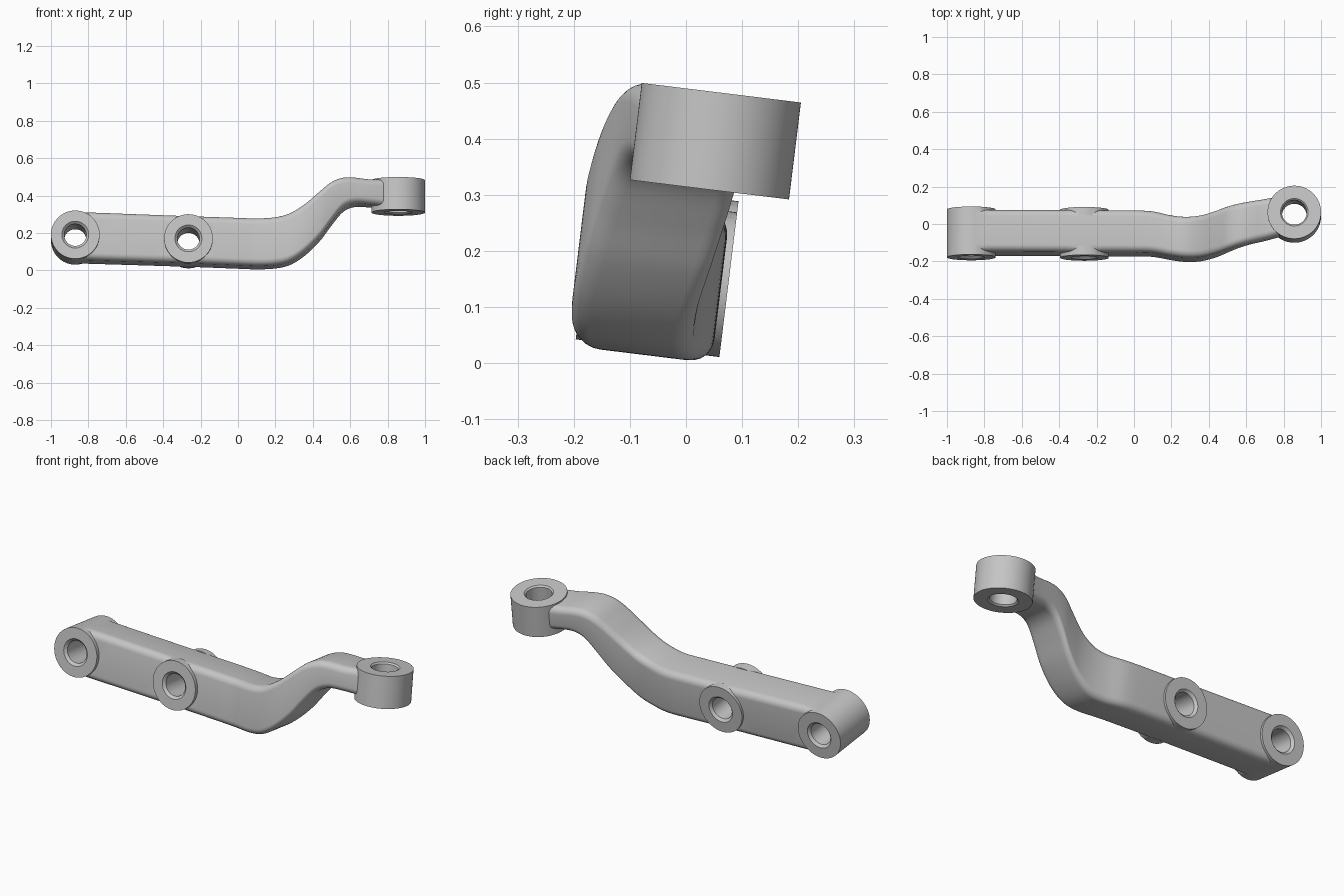
import bpy, bmesh, math
from mathutils import Matrix

if "Cube" in bpy.data.objects:
    bpy.data.objects.remove(bpy.data.objects["Cube"])

TILT = Matrix.Translation((0, 0, 0.002)) @ Matrix.Rotation(math.radians(-7), 4, 'X')
ALONG_Y = Matrix.Rotation(math.radians(-90), 4, 'X')

steel = bpy.data.materials.new("grey_steel")
steel.diffuse_color = (0.56, 0.56, 0.56, 1)
steel.use_nodes = True
steel.node_tree.nodes["Principled BSDF"].inputs["Base Color"].default_value = steel.diffuse_color


def make(name, rings):
    """Skin a list of closed rings and cap both ends."""
    bm = bmesh.new()
    loops = [[bm.verts.new(p) for p in ring] for ring in rings]
    n = len(loops[0])
    for a, b in zip(loops, loops[1:]):
        for i in range(n):
            j = (i + 1) % n
            bm.faces.new((a[i], a[j], b[j], b[i]))
    bm.faces.new(loops[0])
    bm.faces.new(loops[-1])
    bmesh.ops.recalc_face_normals(bm, faces=bm.faces)
    me = bpy.data.meshes.new(name)
    bm.to_mesh(me)
    bm.free()
    me.materials.append(steel)
    ob = bpy.data.objects.new(name, me)
    bpy.context.collection.objects.link(ob)
    return ob


def lathe(name, profile, centre, turn=Matrix(), n=72):
    """Turned part from (radius, height) pairs."""
    m = Matrix.Translation(centre) @ turn
    rings = []
    for r, h in profile:
        ring = []
        for i in range(n):
            a = 2 * math.pi * (i + 0.5) / n
            ring.append((m @ Matrix.Translation((r * math.cos(a), r * math.sin(a), h))).translation)
        rings.append(ring)
    return make(name, rings)


def combine(target, tool, op):
    bpy.context.view_layer.objects.active = target
    mod = target.modifiers.new(op, 'BOOLEAN')
    mod.operation = op
    mod.solver = 'EXACT'
    mod.object = tool
    bpy.ops.object.modifier_apply(modifier=mod.name)
    bpy.data.objects.remove(tool)


# Arm stations: x, front y, back y, bottom z, top z
KEYS = [
    (-0.87, -0.180, 0.045, 0.037, 0.295),
    (-0.26, -0.180, 0.045, 0.018, 0.272),
    (0.00, -0.180, 0.045, 0.008, 0.263),
    (0.10, -0.182, 0.040, 0.004, 0.260),
    (0.20, -0.200, 0.018, 0.006, 0.264),
    (0.28, -0.212, 0.008, 0.024, 0.285),
    (0.36, -0.214, 0.010, 0.076, 0.335),
    (0.44, -0.203, 0.026, 0.157, 0.405),
    (0.50, -0.188, 0.042, 0.240, 0.455),
    (0.56, -0.172, 0.055, 0.313, 0.480),
    (0.62, -0.157, 0.066, 0.342, 0.483),
    (0.70, -0.138, 0.080, 0.342, 0.476),
    (0.80, -0.110, 0.100, 0.332, 0.478),
]


def slope(i, k):
    a, b = KEYS[max(i - 1, 0)], KEYS[min(i + 1, len(KEYS) - 1)]
    return (b[k] - a[k]) / (b[0] - a[0])


def stations(steps=6):
    for i in range(len(KEYS) - 1):
        a, b = KEYS[i], KEYS[i + 1]
        d = b[0] - a[0]
        for s in range(steps):
            t = s / steps
            row = [a[0] + d * t]
            for k in range(1, 5):
                row.append((2*t**3 - 3*t**2 + 1) * a[k] + (t**3 - 2*t**2 + t) * d * slope(i, k)
                           + (3*t**2 - 2*t**3) * b[k] + (t**3 - t**2) * d * slope(i + 1, k))
            yield row
    yield KEYS[-1]


def section(x, y0, y1, z0, z1, r=0.036, n=6):
    """Rounded rectangle across the arm."""
    pts = []
    corners = [(y1 - r, z1 - r), (y0 + r, z1 - r), (y0 + r, z0 + r), (y1 - r, z0 + r)]
    for q, (cy, cz) in enumerate(corners):
        for i in range(n + 1):
            a = math.pi / 2 * (q + i / n)
            pts.append((x, cy + r * math.cos(a), cz + r * math.sin(a)))
    return pts


arm = make("link_arm", [section(*row) for row in stations()])

# End boss, middle bosses and upright eye
END, MID, EYE = (-0.87, 0, 0.166), (-0.265, 0, 0.146), (0.857, 0.004, 0)
F, B = -0.200, 0.058
combine(arm, lathe("end_boss", [(0.13, F), (0.13, B)], END, ALONG_Y), 'UNION')
for lo, hi in ((F, -0.15), (0.015, B)):
    combine(arm, lathe("middle_boss", [(0.13, lo), (0.13, hi)], MID, ALONG_Y), 'UNION')
combine(arm, lathe("eye", [(0.143, 0.31), (0.143, 0.484)], EYE, n=96), 'UNION')


def bore(r, rim, lo, hi):
    """Through hole with chamfered mouths."""
    c = rim - r
    return [(rim, lo - 0.02), (rim, lo), (r, lo + c), (r, hi - c), (rim, hi), (rim, hi + 0.02)]


# Holes
for c in (END, MID):
    combine(arm, lathe("bolt_hole", bore(0.059, 0.072, F, B), c, ALONG_Y), 'DIFFERENCE')
combine(arm, lathe("eye_hole", bore(0.066, 0.074, 0.31, 0.484), EYE), 'DIFFERENCE')

# Lean the finished arm and shade it
arm.data.transform(TILT)
bpy.ops.object.select_all(action='DESELECT')
arm.select_set(True)
bpy.context.view_layer.objects.active = arm
bpy.ops.object.shade_smooth_by_angle(angle=math.radians(30))
